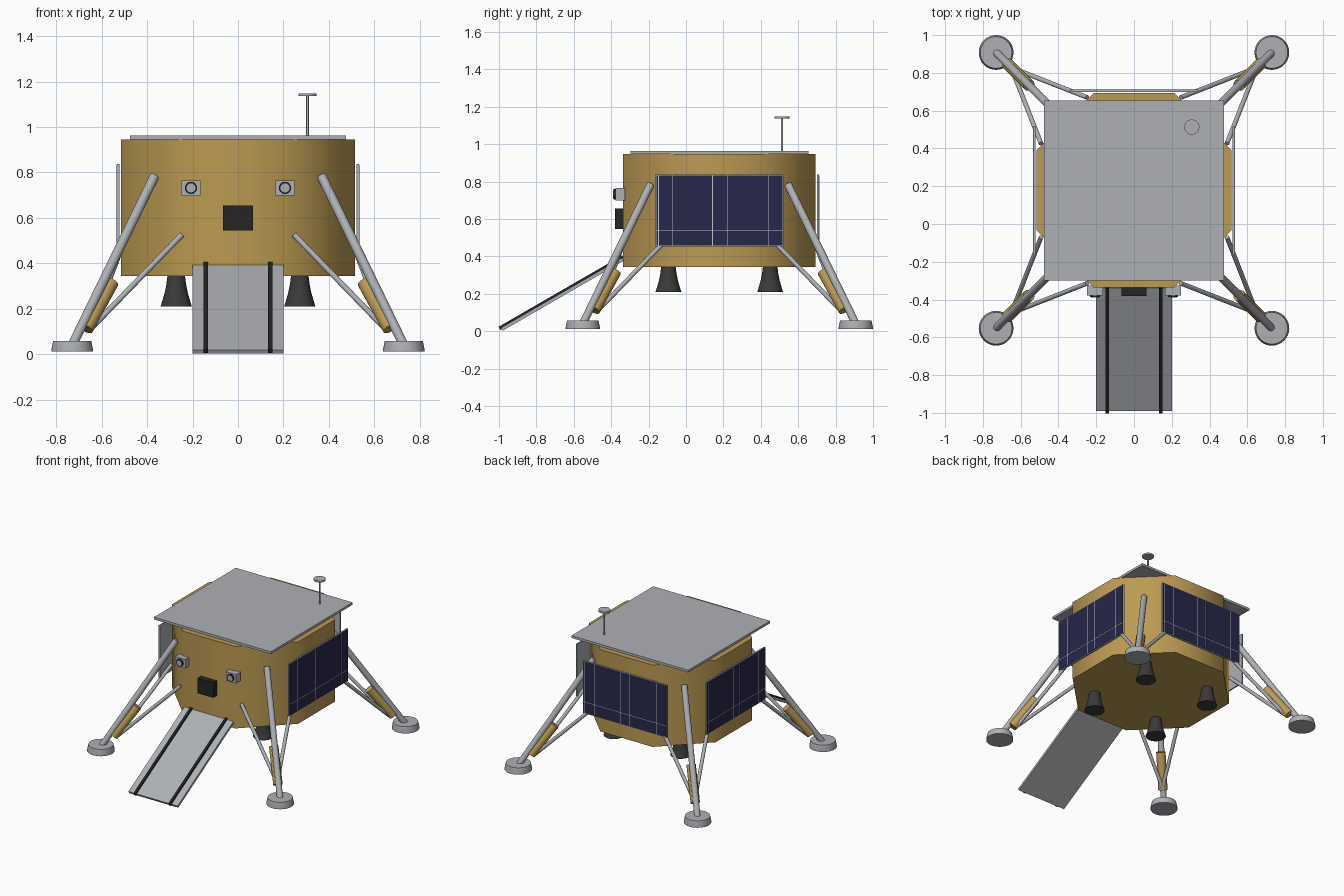
import bpy, bmesh, math
from mathutils import Vector, Matrix

if "Cube" in bpy.data.objects:
    bpy.data.objects.remove(bpy.data.objects["Cube"])

CY = 0.178  # y of the lander's vertical axis


def material(name, rgb):
    m = bpy.data.materials.new(name)
    m.diffuse_color = (*rgb, 1)
    m.use_nodes = True
    m.node_tree.nodes["Principled BSDF"].inputs["Base Color"].default_value = m.diffuse_color
    return m


GOLD = material("gold foil", (0.50, 0.325, 0.085))
GREY = material("grey metal", (0.42, 0.435, 0.46))
NAVY = material("navy solar cell", (0.02, 0.02, 0.068))
WHITE = material("pale grid line", (0.55, 0.57, 0.62))
DARK = material("dark nozzle", (0.042, 0.042, 0.042))
BLACK = material("black", (0.018, 0.018, 0.019))


def finish(bm, name, mat, smooth=None):
    bmesh.ops.recalc_face_normals(bm, faces=bm.faces)
    me = bpy.data.meshes.new(name)
    bm.to_mesh(me)
    bm.free()
    me.materials.append(mat)
    ob = bpy.data.objects.new(name, me)
    bpy.context.collection.objects.link(ob)
    if smooth:
        bpy.ops.object.select_all(action='DESELECT')
        ob.select_set(True)
        bpy.context.view_layer.objects.active = ob
        bpy.ops.object.shade_smooth_by_angle(angle=math.radians(smooth))
    return ob


def box(name, lo, hi, mat, matrix=Matrix()):
    bm = bmesh.new()
    lo, hi = Vector(lo), Vector(hi)
    size = hi - lo
    bmesh.ops.create_cube(bm, size=1, matrix=matrix @ Matrix.Translation((lo + hi) / 2)
                          @ Matrix.Diagonal((*size, 1)))
    return finish(bm, name, mat)


def rod(name, a, b, r1, r2, mat, sides=20):
    a, b = Vector(a), Vector(b)
    d = b - a
    m = Matrix.Translation((a + b) / 2) @ d.to_track_quat('Z', 'Y').to_matrix().to_4x4()
    bm = bmesh.new()
    bmesh.ops.create_cone(bm, cap_ends=True, segments=sides, radius1=r1, radius2=r2,
                          depth=d.length, matrix=m)
    return finish(bm, name, mat, 40)


def lathe(name, profile, centre, mat, sides=32):
    # stacked rings of (radius, z), closed at both ends
    bm = bmesh.new()
    rings = [[bm.verts.new((centre[0] + r * math.cos(2 * math.pi * i / sides),
                            centre[1] + r * math.sin(2 * math.pi * i / sides), z))
              for i in range(sides)] for r, z in profile]
    for p, q in zip(rings, rings[1:]):
        for i in range(sides):
            j = (i + 1) % sides
            bm.faces.new((p[i], p[j], q[j], q[i]))
    bm.faces.new(rings[0])
    bm.faces.new(rings[-1])
    return finish(bm, name, mat, 40)


# Octagonal foil-covered body, softly shaded around its sides
bm = bmesh.new()
bmesh.ops.create_cone(bm, cap_ends=True, segments=8, radius1=0.5574, radius2=0.5574, depth=0.603,
                      matrix=Matrix.Translation((0, CY, 0.6445)) @ Matrix.Rotation(math.pi / 8, 4, 'Z'))
finish(bm, "body", GOLD, 60)

# Square top deck
box("top_deck", (-0.476, CY - 0.476, 0.946), (0.476, CY + 0.476, 0.963), GREY)

# Antenna mast and disc
rod("antenna_mast", (0.306, 0.513, 0.96), (0.306, 0.513, 1.14), 0.006, 0.006, GREY, 12)
rod("antenna_disc", (0.306, 0.513, 1.136), (0.306, 0.513, 1.148), 0.04, 0.04, GREY, 32)

# Landing legs and engine nozzles, one of each per corner
for sx in (-1, 1):
    for sy in (-1, 1):
        def P(x, y, z):
            return (sx * x, CY + sy * y, z)
        lathe("foot_pad", [(0.092, 0.011), (0.092, 0.018), (0.084, 0.058)], P(0.73, 0.73, 0), GREY)
        rod("main_strut", P(0.727, 0.727, 0.045), P(0.368, 0.368, 0.783), 0.021, 0.021, GREY)
        rod("shock_sleeve", P(0.669, 0.669, 0.112), P(0.556, 0.556, 0.318), 0.032, 0.032, GOLD)
        rod("side_strut", P(0.65, 0.65, 0.11), P(0.248, 0.492, 0.525), 0.0125, 0.0125, GREY, 14)
        rod("side_strut", P(0.65, 0.65, 0.11), P(0.492, 0.248, 0.525), 0.0125, 0.0125, GREY, 14)
        lathe("engine_nozzle", [(0.069, 0.21), (0.061, 0.235), (0.051, 0.27), (0.043, 0.31),
                                (0.038, 0.35)], P(0.272, 0.272, 0), DARK)

# Solar panels on the right, back and left; built facing +x, then turned
for side, angle in (("right", 0), ("back", 90), ("left", 180)):
    M = Matrix.Translation((0, CY, 0)) @ Matrix.Rotation(math.radians(angle), 4, 'Z')
    box(side + "_panel_back", (0.522, -0.342, 0.452), (0.532, 0.342, 0.837), GREY, M)
    box(side + "_panel_cells", (0.5315, -0.337, 0.457), (0.534, 0.337, 0.832), NAVY, M)
    for y in (-0.325, -0.248, -0.036, 0.042, 0.262):
        box(side + "_cell_line", (0.5335, y - 0.0018, 0.457), (0.5348, y + 0.0018, 0.832), WHITE, M)
    box(side + "_cell_line", (0.5335, -0.337, 0.5355), (0.5348, 0.337, 0.539), WHITE, M)

# Ramp sloping down at the front with two tracks
R = Matrix.Translation((0, -0.985, 0.01)) @ Matrix.Rotation(math.radians(30), 4, 'X')
box("ramp", (-0.2, 0, -0.009), (0.2, 0.75, 0.009), GREY, R)
for sx in (-1, 1):
    box("ramp_track", (sx * 0.142 - 0.009, -0.008, 0.0), (sx * 0.142 + 0.009, 0.755, 0.02), BLACK, R)

# Front cameras with ringed lenses
for sx in (-1, 1):
    x, z = sx * 0.207, 0.732
    box("camera_box", (x - 0.042, -0.378, z - 0.033), (x + 0.042, -0.325, z + 0.033), GREY)
    rod("lens_ring", (x, -0.37, z), (x, -0.387, z), 0.027, 0.027, BLACK, 28)
    rod("lens", (x, -0.38, z), (x, -0.389, z), 0.02, 0.02, GREY, 28)

# Instrument box on the front
box("instrument_box", (-0.065, -0.38, 0.545), (0.065, -0.325, 0.655), BLACK)
